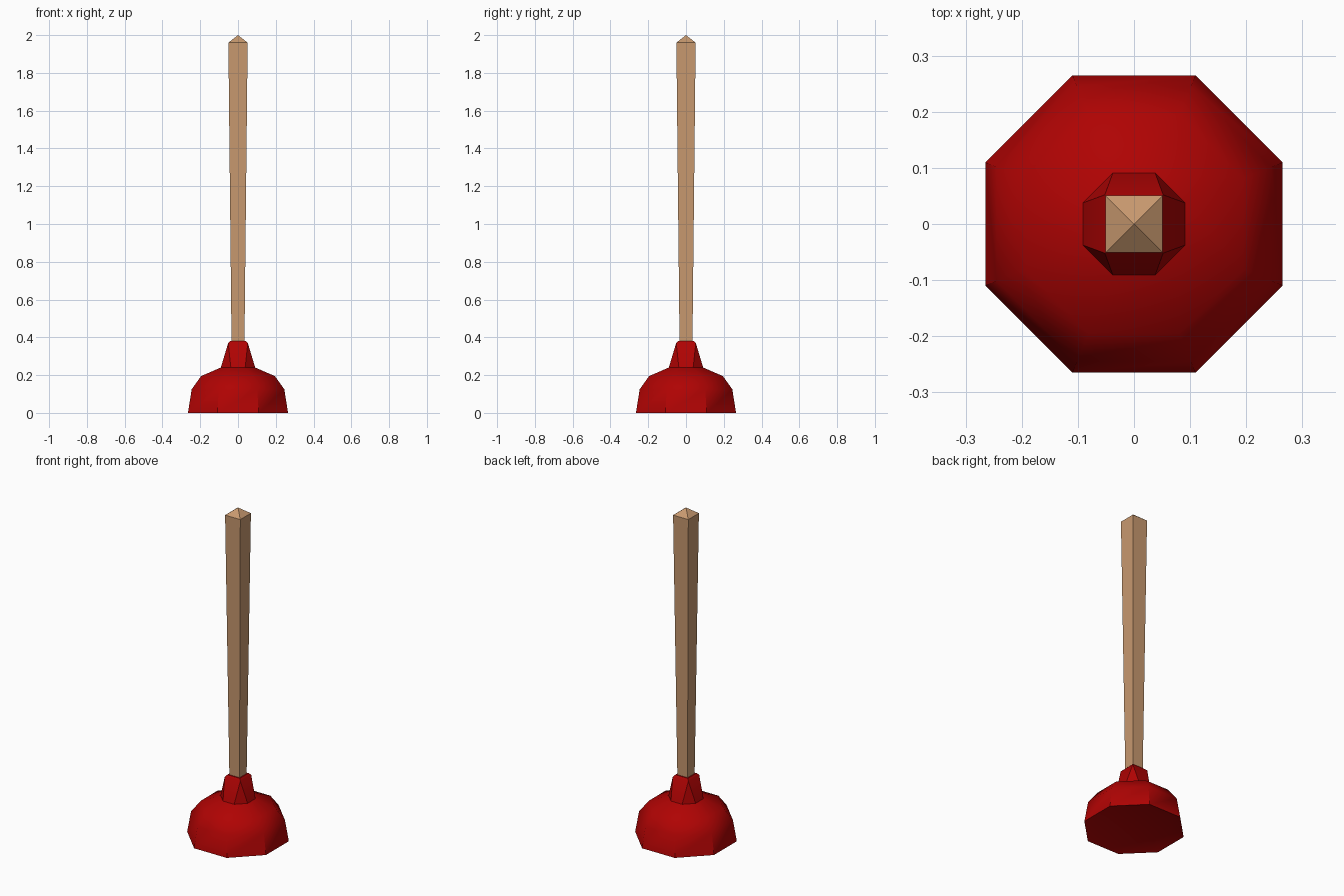
import bpy, bmesh, math

if "Cube" in bpy.data.objects:
    bpy.data.objects.remove(bpy.data.objects["Cube"])


def material(name, rgb):
    m = bpy.data.materials.new(name)
    m.diffuse_color = (*rgb, 1)
    m.use_nodes = True
    m.node_tree.nodes["Principled BSDF"].inputs["Base Color"].default_value = m.diffuse_color
    return m


def ring_points(half, z, square):
    """Eight points of an octagon, or of a square with doubled corners."""
    k = half if square else half * math.tan(math.pi / 8)
    return [(half, k, z), (k, half, z), (-k, half, z), (-half, k, z),
            (-half, -k, z), (-k, -half, z), (k, -half, z), (half, -k, z)]


def skin(name, profile, mat, smooth, apex):
    """Skin stacked rings of (half width, z, square) and close with a tip."""
    bm = bmesh.new()
    rings = [[bm.verts.new(p) for p in ring_points(*row)] for row in profile]
    for low, high in zip(rings, rings[1:]):
        for i in range(8):
            j = (i + 1) % 8
            bm.faces.new((low[i], low[j], high[j], high[i]))
    tip = bm.verts.new((0, 0, apex))
    for i in range(8):
        bm.faces.new((rings[-1][i], rings[-1][(i + 1) % 8], tip))
    bmesh.ops.remove_doubles(bm, verts=bm.verts[:], dist=1e-5)
    me = bpy.data.meshes.new(name)
    bm.to_mesh(me)
    bm.free()
    me.materials.append(mat)
    ob = bpy.data.objects.new(name, me)
    bpy.context.collection.objects.link(ob)
    bpy.ops.object.select_all(action='DESELECT')
    ob.select_set(True)
    bpy.context.view_layer.objects.active = ob
    bpy.ops.object.shade_smooth_by_angle(angle=math.radians(smooth))
    return ob


red = material("red rubber", (0.43, 0.001, 0.001))
wood = material("light wood", (0.58, 0.32, 0.16))

# Rubber cup: shallow recess underneath, octagonal dome, neck turning square
skin("rubber_cup",
     [(0.20, 0.02, False), (0.265, 0, False), (0.245, 0.125, False),
      (0.195, 0.195, False), (0.091, 0.24, False),
      (0.052, 0.37, True), (0.042, 0.38, True)], red, 40, apex=0.38)
cup = bpy.data.objects["rubber_cup"]
bm = bmesh.new()
bm.from_mesh(cup.data)
bmesh.ops.holes_fill(bm, edges=[e for e in bm.edges if e.is_boundary], sides=8)
bmesh.ops.recalc_face_normals(bm, faces=bm.faces[:])
bm.to_mesh(cup.data)
bm.free()

# Square handle, widening upward to a shallow pointed end
skin("handle", [(0.034, 0.36, True), (0.051, 1.96, True)], wood, 30, apex=2.0)
